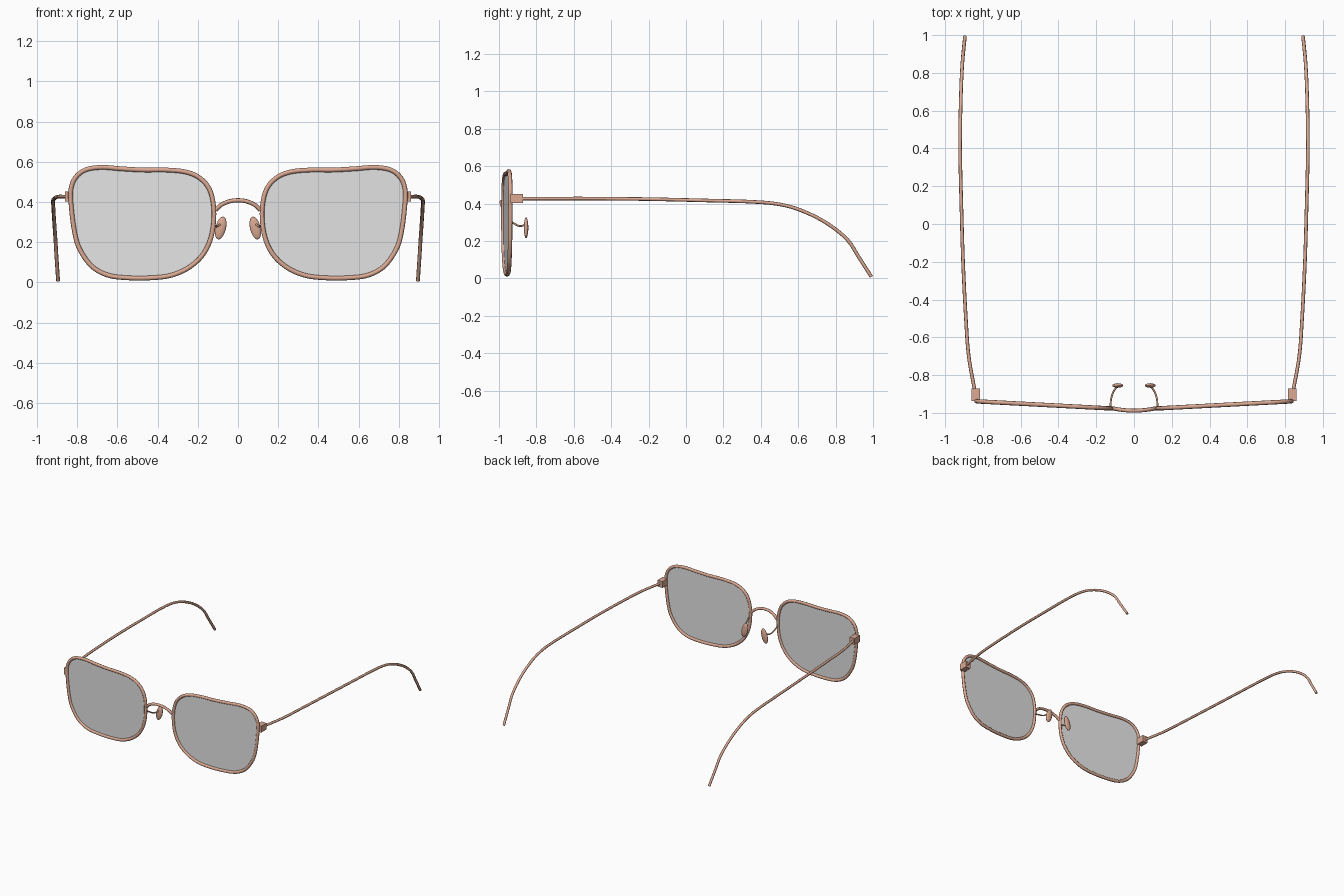
import bpy
import bmesh
from math import radians
from mathutils import Vector, Matrix

if "Cube" in bpy.data.objects:
    bpy.data.objects.remove(bpy.data.objects["Cube"], do_unlink=True)


def material(name, color):
    mat = bpy.data.materials.new(name)
    mat.use_nodes = True
    mat.diffuse_color = color
    shader = mat.node_tree.nodes["Principled BSDF"]
    shader.inputs["Base Color"].default_value = color
    return mat


METAL = material("rose copper metal", (0.71, 0.40, 0.29, 1))
GLASS = material("pale grey lens", (0.78, 0.78, 0.78, 1))


def spline(points, closed=False, steps=6):
    """Smooth Catmull-Rom path through the points."""
    pts = [Vector(p) for p in points]
    n = len(pts)
    get = (lambda i: pts[i % n]) if closed else (lambda i: pts[min(max(i, 0), n - 1)])
    path = []
    for i in range(n if closed else n - 1):
        a, b, c, d = (get(i + k) for k in (-1, 0, 1, 2))
        for s in range(steps):
            t = s / steps
            path.append(0.5 * (2 * b + (c - a) * t + (2 * a - 5 * b + 4 * c - d) * t ** 2
                               + (3 * b - a - 3 * c + d) * t ** 3))
    if not closed:
        path.append(pts[-1])
    return path


def add_mesh(name, mesh, mat, smooth=True):
    obj = bpy.data.objects.new(name, mesh)
    bpy.context.collection.objects.link(obj)
    mesh.materials.clear()
    mesh.materials.append(mat)
    mesh.polygons.foreach_set("use_smooth", [smooth] * len(mesh.polygons))
    return obj


def tube(name, path, radius, closed=False):
    curve = bpy.data.curves.new(name, "CURVE")
    curve.dimensions = "3D"
    curve.bevel_depth = radius
    curve.bevel_resolution = 2
    curve.use_fill_caps = True
    line = curve.splines.new("POLY")
    line.points.add(len(path) - 1)
    for point, co in zip(line.points, path):
        point.co = (*co, 1)
    line.use_cyclic_u = closed
    helper = bpy.data.objects.new(name, curve)
    mesh = bpy.data.meshes.new_from_object(helper)
    bpy.data.objects.remove(helper)
    return add_mesh(name, mesh, METAL)


def shape(name, build, matrix, mat, smooth=True):
    bm = bmesh.new()
    build(bm)
    bm.transform(matrix)
    bmesh.ops.recalc_face_normals(bm, faces=bm.faces)
    mesh = bpy.data.meshes.new(name)
    bm.to_mesh(mesh)
    bm.free()
    return add_mesh(name, mesh, mat, smooth)


# Rim outline (x, z), temple, and nose pad wire for the +x side
RIM = [(.12, .36), (.14, .46), (.19, .52), (.26, .55), (.36, .56), (.47, .56),
       (.58, .566), (.68, .573), (.76, .56), (.81, .52), (.832, .46), (.83, .38),
       (.815, .26), (.79, .17), (.73, .083), (.65, .037), (.55, .023), (.43, .023),
       (.33, .036), (.24, .077), (.17, .145), (.13, .24)]
TEMPLE = [(.843, -.88, .427), (.875, -.7, .427), (.89, -.5, .427), (.905, -.2, .424),
          (.914, .1, .417), (.92, .35, .41), (.92, .5, .396), (.918, .62, .362),
          (.914, .75, .297), (.908, .86, .21), (.902, .925, .112), (.895, .991, .009)]
PAD_WIRE = [(.124, -.965, .32), (.122, -.93, .3), (.114, -.9, .283),
            (.104, -.88, .28), (.088, -.86, .29)]

for side, label in ((1, "left"), (-1, "right")):
    flip = lambda pts: [(side * x, y, z) for x, y, z in pts]

    # Rim follows a gently swept-back plane
    outline = spline(flip([(x, -.983 + .053 * x, z) for x, z in RIM]), closed=True)
    tube(label + "_rim", outline, .0115, closed=True)

    # Flat lens inside the rim
    shape(label + "_lens", lambda bm: bm.faces.new([bm.verts.new(p) for p in outline]),
          Matrix(), GLASS, smooth=False)

    # Temple arm and its hinge block
    tube(label + "_temple", spline(flip(TEMPLE)), .0095)
    shape(label + "_hinge", lambda bm: bmesh.ops.create_cube(bm, size=1),
          Matrix.Translation((side * .838, -.905, .427)) @ Matrix.Diagonal((.044, .066, .05, 1)),
          METAL, smooth=False)

    # Nose pad on a bent wire
    tube(label + "_pad_wire", spline(flip(PAD_WIRE)), .005)
    shape(label + "_nose_pad",
          lambda bm: bmesh.ops.create_uvsphere(bm, u_segments=20, v_segments=12, radius=1),
          Matrix.Translation((side * .086, -.855, .271)) @ Matrix.Rotation(side * radians(-14), 4, "Y")
          @ Matrix.Diagonal((.026, .012, .058, 1)), METAL)

# Arched bridge
tube("bridge", spline([(-.112, -.976, .36), (-.085, -.981, .385), (-.045, -.986, .403),
                       (0, -.988, .409), (.045, -.986, .403), (.085, -.981, .385),
                       (.112, -.976, .36)]), .0105)
